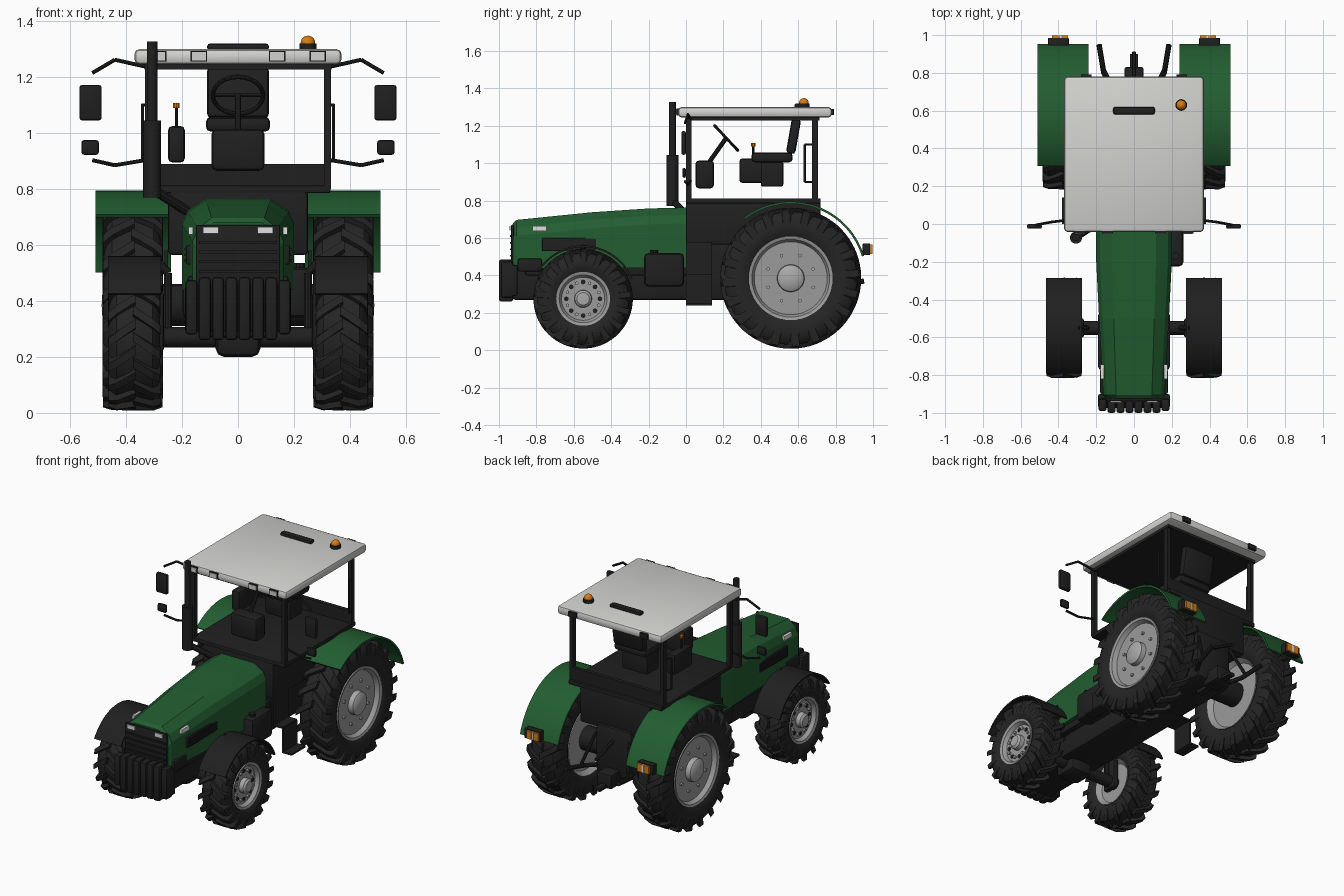
import bpy, bmesh
from math import sin, cos, pi, radians
from mathutils import Vector, Matrix

if "Cube" in bpy.data.objects:
    bpy.data.objects.remove(bpy.data.objects["Cube"])


def material(name, rgb, rough=0.6):
    m = bpy.data.materials.new(name)
    m.use_nodes = True
    m.diffuse_color = (*rgb, 1)
    node = m.node_tree.nodes["Principled BSDF"]
    node.inputs["Base Color"].default_value = (*rgb, 1)
    node.inputs["Roughness"].default_value = rough
    return m


GREEN = material("body green", (0.016, 0.11, 0.03))
BLACK = material("black trim", (0.014, 0.014, 0.014))
RUBBER = material("tyre rubber", (0.018, 0.018, 0.018))
RIM = material("rim grey", (0.33, 0.33, 0.33))
HUB = material("hub grey", (0.4, 0.4, 0.4))
ROOF = material("roof light grey", (0.65, 0.65, 0.63))
ORANGE = material("signal orange", (0.7, 0.2, 0.006))
LAMP = material("lamp white", (0.75, 0.75, 0.75))
smooth_objects = []


def finish(bm, name, mat, smooth=False):
    bmesh.ops.recalc_face_normals(bm, faces=bm.faces)
    mesh = bpy.data.meshes.new(name)
    bm.to_mesh(mesh)
    bm.free()
    ob = bpy.data.objects.new(name, mesh)
    mesh.materials.append(mat)
    bpy.context.collection.objects.link(ob)
    if smooth:
        smooth_objects.append(ob)
    return ob


def box(name, mat, x, y, z, bevel=0, tilt=0):
    """Box from (min, max) ranges, with an optional bevel and tilt about x."""
    bm = bmesh.new()
    size = Vector([r[1] - r[0] for r in (x, y, z)])
    mid = Vector([(r[1] + r[0]) / 2 for r in (x, y, z)])
    bmesh.ops.create_cube(bm, size=1)
    bmesh.ops.scale(bm, vec=size, verts=bm.verts)
    if bevel:
        bmesh.ops.bevel(bm, geom=bm.edges[:], offset=bevel, segments=2, profile=0.5, affect='EDGES')
    bm.transform(Matrix.Translation(mid) @ Matrix.Rotation(tilt, 4, 'X'))
    return finish(bm, name, mat, bevel > 0)


def span(s, a, b):
    """Range on one side of the model."""
    return (min(s * a, s * b), max(s * a, s * b))


def rod(name, mat, points, r, sides=10):
    """Straight round bars joined through a path of points."""
    bm = bmesh.new()
    for a, b in zip(points, points[1:]):
        a, b = Vector(a), Vector(b)
        turn = (b - a).to_track_quat('Z', 'Y').to_matrix().to_4x4()
        bmesh.ops.create_cone(bm, cap_ends=True, segments=sides, radius1=r, radius2=r,
                              depth=(b - a).length, matrix=Matrix.Translation((a + b) / 2) @ turn)
    return finish(bm, name, mat, True)


def lathe(name, mat, profile, centre, s=1, segments=48, arc=(0, 360), closed=False):
    """Turn an (x, radius) profile about the x axis; an angle of 0 points to the back."""
    bm = bmesh.new()
    loop = [bm.verts.new((s * x, r, 0)) for x, r in profile]
    edges = [bm.edges.new(p) for p in zip(loop, loop[1:])]
    if closed:
        edges.append(bm.edges.new((loop[-1], loop[0])))
    bmesh.ops.rotate(bm, verts=bm.verts, matrix=Matrix.Rotation(radians(arc[0]), 3, 'X'))
    bmesh.ops.spin(bm, geom=loop + edges, cent=(0, 0, 0), axis=(1, 0, 0),
                   angle=radians(arc[1] - arc[0]), steps=segments)
    bmesh.ops.remove_doubles(bm, verts=bm.verts, dist=1e-5)
    if closed and arc[1] - arc[0] < 360:
        bmesh.ops.holes_fill(bm, edges=bm.edges[:], sides=0)
    bm.transform(Matrix.Translation(centre))
    return finish(bm, name, mat, True)


def wheel(label, s, centre, R, w, rim, lugs, ring, holes):
    b = R - 0.022
    tyre = [(-w * .8, rim), (-w * .97, rim + .03), (-w, (rim + b) / 2), (-w * .9, b - .02), (-w * .7, b),
            (w * .7, b), (w * .9, b - .02), (w, (rim + b) / 2), (w * .97, rim + .03), (w * .8, rim)]
    lathe(label + "_tyre", RUBBER, tyre, centre, s, 56, closed=True)
    # Slanted tread bars, alternating left and right
    bm = bmesh.new()
    for i in range(lugs * 2):
        side = 1 if i % 2 else -1
        start, half = pi * i / lugs, pi / lugs * 0.42
        rings = []
        for t, low, high in ((-.05, b - .01, R), (.7, b - .01, R), (1.0, b - .06, R - .012), (1.02, b - .07, b - .05)):
            a = start + abs(t) * 1.5 * pi / lugs
            rings.append([bm.verts.new((side * t * w, r * cos(a + d), r * sin(a + d)))
                          for r, d in ((low, -half), (high, -half * .8), (high, half * .8), (low, half))])
        for p, q in zip(rings, rings[1:]):
            for k in range(4):
                bm.faces.new((p[k], p[(k + 1) % 4], q[(k + 1) % 4], q[k]))
        bm.faces.new(rings[0])
        bm.faces.new(rings[-1])
    bm.transform(Matrix.Translation(centre))
    finish(bm, label + "_tread", RUBBER)
    # Dished rim, hub and bolts
    face = w * .6
    lathe(label + "_rim", RIM, [(-face, 0), (-face, rim - .02), (-w * .9, rim + .004), (w * .9, rim + .004),
                                (w * .85, rim - .012), (face, rim - .025), (face, 0)], centre, s)
    h = rim * .34
    lathe(label + "_hub", HUB, [(face - .01, h), (w * .9, h * .95), (w * 1.02, h * .7), (w * 1.05, 0)], centre, s, 24)
    for k in range(8):
        a = 2 * pi * (k + .5) / 8
        y, z, x0 = centre[1] + ring * cos(a), centre[2] + ring * sin(a), centre[0]
        rod(label + "_bolt", HUB, [(x0 + s * (face - .01), y, z), (x0 + s * (face + .012), y, z)], .01, 6)
        if holes:
            a += pi / 8
            y, z = centre[1] + ring * cos(a), centre[2] + ring * sin(a)
            rod(label + "_slot", BLACK, [(x0 + s * face, y, z), (x0 + s * (face + .004), y, z)], .013, 8)


# Hood lofted through chamfered sections
bm = bmesh.new()
sections = []
for y, w, top in ((-.925, .15, .68), (-.905, .163, .697), (-.5, .185, .738), (-.2, .2, .758), (0, .2, .763)):
    half = [(w, .44), (w, top - .085), (w - .02, top - .04), (w * .58, top)]
    pts = half + [(-x, z) for x, z in reversed(half)]
    sections.append([bm.verts.new((x, y, z)) for x, z in pts])
for p, q in zip(sections, sections[1:]):
    for k in range(8):
        bm.faces.new((p[k], p[(k + 1) % 8], q[(k + 1) % 8], q[k]))
bm.faces.new(sections[0])
bm.faces.new(sections[-1])
finish(bm, "hood", GREEN)

# Nose grille and front weights
box("grille", BLACK, (-.15, .15), (-.935, -.92), (.44, .672), .006)
for k in range(4):
    box("grille_bar", BLACK, (-.14, .14), (-.942, -.93), (.5 + k * .035, .51 + k * .035))
for k in range(8):
    x = -.19 + k * .0475
    drop = .02 if k in (0, 7) else 0
    box("front_weight", BLACK, (x + .002, x + .0455), (-1 + drop / 2, -.925), (.26 + drop, .485 - drop / 2), .012)
box("weight_carrier", BLACK, (-.19, .19), (-.975, -.9), (.29, .455), .01)

# Chassis, engine and transmission
box("chassis", BLACK, (-.13, .13), (-.93, .3), (.27, .46), .015)
box("engine_block", BLACK, (-.165, .165), (-.86, .1), (.4, .5), .01)
box("transmission", BLACK, (-.13, .13), (.1, .74), (.28, .6), .03)
rod("rear_axle", BLACK, [(-.33, .56, .385), (.33, .56, .385)], .075, 20)
rod("front_axle", BLACK, [(-.33, -.55, .27), (.33, -.55, .27)], .037, 16)
box("front_differential", BLACK, (-.08, .08), (-.63, -.47), (.2, .34), .03)
box("fuel_tank", BLACK, (.15, .262), (-.225, -.01), (.34, .52), .025)
rod("tank_filler", BLACK, [(.22, -.17, .5), (.22, -.17, .535)], .02)
box("battery_box", BLACK, (-.2, -.13), (-.2, .1), (.34, .52), .02)

# Cab base, floor and rear panel
box("cab_base", BLACK, (-.25, .25), (0, .72), (.565, .795), .012)
box("cab_floor", BLACK, (-.33, .33), (0, .72), (.785, .812), .006)
box("cab_rear_panel", BLACK, (-.325, .325), (.68, .705), (.8, .89))

# Roof with its lining, hatch handle, lamps and beacon
box("roof", ROOF, (-.37, .37), (-.042, .78), (1.245, 1.3), .018)
box("roof_lining", BLACK, (-.335, .335), (0, .715), (1.228, 1.25))
box("hatch_handle", BLACK, (-.11, .11), (.58, .62), (1.295, 1.32), .01)
for x in (-.285, -.14, .14, .285):
    box("work_lamp_frame", BLACK, (x - .029, x + .029), (-.05, -.03), (1.256, 1.293))
    box("work_lamp", ROOF, (x - .025, x + .025), (-.054, -.045), (1.26, 1.289))
for s in (1, -1):
    box("rear_work_lamp", BLACK, span(s, .225, .28), (.77, .792), (1.258, 1.29))
rod("beacon_base", BLACK, [(.25, .63, 1.295), (.25, .63, 1.32)], .031, 20)
bm = bmesh.new()
bmesh.ops.create_uvsphere(bm, u_segments=20, v_segments=12, radius=.026,
                          matrix=Matrix.Translation((.25, .63, 1.322)))
finish(bm, "beacon", ORANGE, True)

# Exhaust
rod("exhaust_muffler", BLACK, [(-.307, -.072, .77), (-.307, -.072, 1.045)], .032, 20)
rod("exhaust_stack", BLACK, [(-.307, -.072, 1.04), (-.307, -.072, 1.328)], .019, 16)
rod("exhaust_bracket", BLACK, [(-.307, -.072, .8), (-.18, .01, .72)], .018)

# Seat, console and steering
box("seat_pedestal", BLACK, (-.09, .09), (.4, .52), (.875, 1.01), .01)
box("seat_cushion", BLACK, (-.115, .115), (.35, .57), (1.005, 1.057), .018)
box("seat_back", BLACK, (-.11, .11), (.55, .6), (1.05, 1.24), .018, radians(-10))
box("side_console", BLACK, (-.25, -.19), (.285, .47), (.895, 1.025), .015)
rod("gear_lever", BLACK, [(-.22, .36, 1.01), (-.22, .36, 1.095)], .006)
rod("lever_knob", ORANGE, [(-.22, .36, 1.09), (-.22, .36, 1.108)], .012)
box("dashboard", BLACK, (-.095, .095), (.05, .15), (.865, 1.015), .02)
rod("steering_column", BLACK, [(0, .12, 1.0), (0, .215, 1.135)], .012)
rim_points = [(.09 * cos(a), .215 - .062 * sin(a), 1.135 + .066 * sin(a))
              for a in (2 * pi * k / 24 for k in range(25))]
rod("steering_wheel", BLACK, rim_points, .008, 8)
rod("steering_spokes", BLACK, [(-.088, .215, 1.135), (.088, .215, 1.135)], .007, 8)

# Parts found on both sides
for s in (1, -1):
    wheel("rear_wheel", s, (s * .376, .56, .385), .377, .106, .22, 20, .13, False)
    wheel("front_wheel", s, (s * .37, -.55, .275), .266, .092, .14, 17, .09, True)
    lathe("rear_fender", GREEN, [(.24, .398), (.51, .398), (.51, .41), (.24, .41)], (0, .56, .385), s, 28,
          (17, 128), True)
    lathe("front_fender", BLACK, [(.275, .276), (.465, .276), (.465, .286), (.275, .286)], (0, -.55, .275), s, 20,
          (22, 148), True)
    rod("fender_bracket", BLACK, [(s * .25, -.55, .3), (s * .25, -.55, .5), (s * .3, -.55, .555)], .015)
    box("steering_knuckle", BLACK, span(s, .265, .3), (-.6, -.5), (.22, .43), .01)
    # Tail lamps
    box("tail_lamp_housing", BLACK, span(s, .345, .455), (.945, .985), (.508, .572), .004)
    for x0, mat in ((.35, ORANGE), (.385, LAMP), (.4, ORANGE)):
        box("tail_lamp", mat, span(s, x0, x0 + (.012 if mat == LAMP else .033)), (.98, .998), (.515, .565))
    # Headlamps and hood vents
    box("headlamp", LAMP, span(s, .07, .125), (-.945, -.937), (.641, .665))
    box("side_headlamp", LAMP, span(s, .16, .177), (-.82, -.745), (.637, .664))
    box("hood_vent", BLACK, span(s, .15, .186), (-.77, -.47), (.53, .6), .006)
    for k in range(3):
        box("vent_slat", BLACK, span(s, .17, .191), (-.76, -.48), (.54 + k * .02, .55 + k * .02))
    box("hood_skirt", BLACK, span(s, .15, .18), (-.9, -.77), (.42, .49), .01)
    # Cab pillars, grab handles and entry steps
    for y in (.015, .69):
        box("cab_pillar", BLACK, span(s, .308, .333), (y - .015, y + .015), (.8, 1.24))
    rod("grab_handle", BLACK, [(s * .32, .68, .9), (s * .342, .635, .9), (s * .342, .635, 1.1), (s * .32, .68, 1.1)], .006, 6)
    box("step_hanger", BLACK, span(s, .25, .262), (0, .14), (.4, .58))
    box("upper_step", BLACK, span(s, .25, .32), (0, .14), (.395, .407))
    box("step_riser", BLACK, span(s, .312, .324), (0, .14), (.24, .4))
    box("lower_step", BLACK, span(s, .312, .38), (0, .14), (.24, .252))
    # Mirrors on bent arms
    rod("upper_mirror_arm", BLACK, [(s * .32, .025, 1.235), (s * .44, .01, 1.262), (s * .52, -.005, 1.215)], .007, 8)
    rod("lower_mirror_arm", BLACK, [(s * .32, .025, .905), (s * .44, .01, .885), (s * .52, -.005, .903)], .007, 8)
    box("large_mirror", BLACK, span(s, .487, .567), (-.025, 0), (1.045, 1.172), .01)
    box("small_mirror", BLACK, span(s, .497, .56), (-.02, 0), (.922, .975), .01)
    # Rear lift arms
    rod("lower_link", BLACK, [(s * .1, .68, .32), (s * .16, .8, .34), (s * .185, .95, .37)], .014, 8)
    rod("lift_rod", BLACK, [(s * .12, .74, .54), (s * .165, .83, .35)], .01, 8)

# Tow hitch
box("hitch_block", BLACK, (-.05, .05), (.7, .83), (.25, .34), .008)
rod("top_link", BLACK, [(0, .72, .52), (0, .91, .46)], .011, 8)
box("drawbar", BLACK, (-.02, .02), (.6, .9), (.255, .275))

# Smooth shading with sharp edges kept
bpy.ops.object.select_all(action='DESELECT')
for ob in smooth_objects:
    ob.select_set(True)
bpy.context.view_layer.objects.active = smooth_objects[0]
bpy.ops.object.shade_smooth_by_angle(angle=radians(35))
